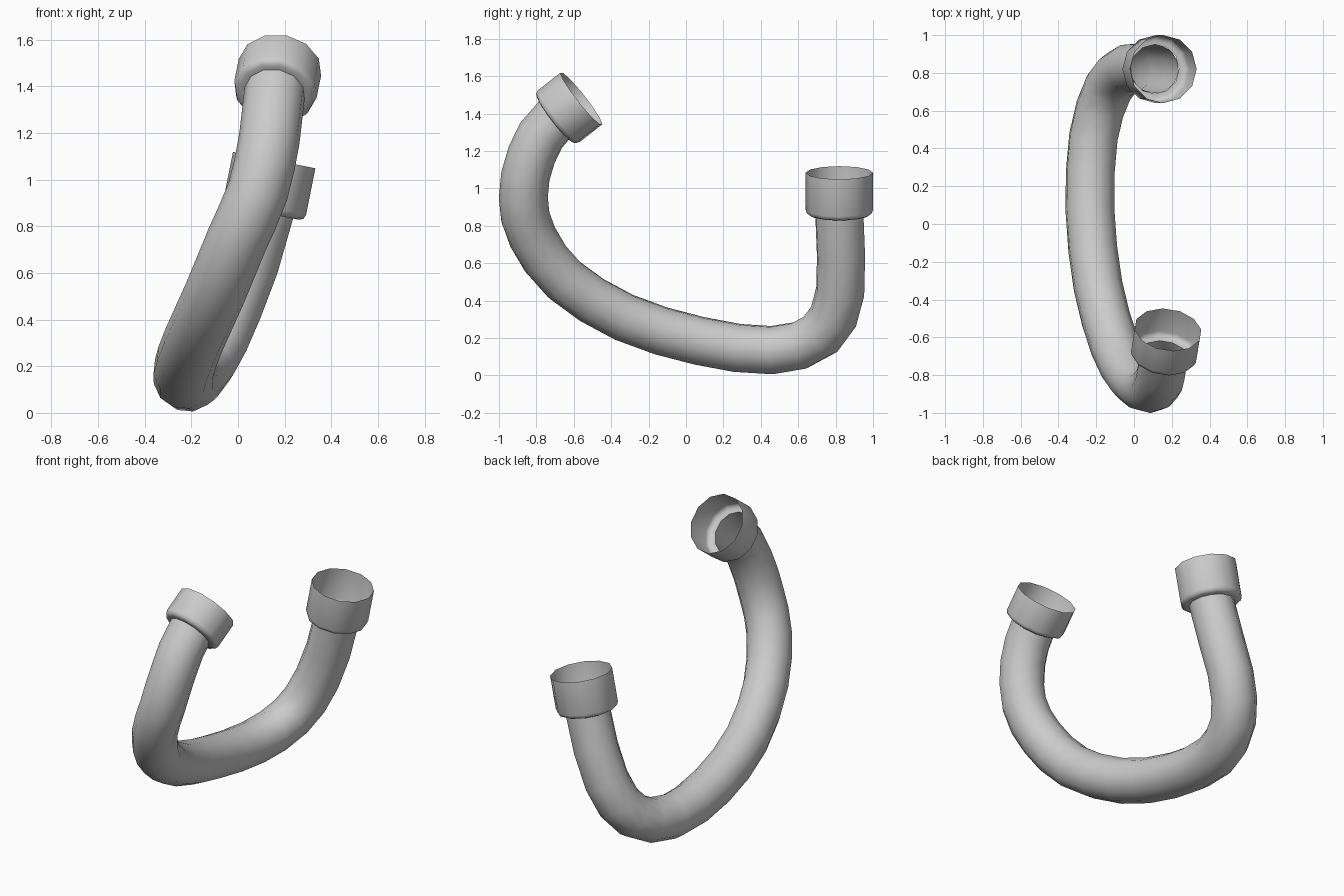
import bpy, bmesh, math
from mathutils import Vector

if "Cube" in bpy.data.objects:
    bpy.data.objects.remove(bpy.data.objects["Cube"])

SIDES = 12
TUBE_R = 0.131
COLLAR_R = 0.18


def skin(name, rings):
    """Skin open surface through rings of (centre, axis, radius)."""
    bm = bmesh.new()
    loops = []
    prev_axis, side = None, None
    for centre, axis, radius in rings:
        axis = axis.normalized()
        if side is None:
            side = Vector((0, 1, 0)).cross(axis)
        else:
            side = prev_axis.rotation_difference(axis) @ side
        side = (side - axis * side.dot(axis)).normalized()
        up = axis.cross(side)
        loop = []
        for i in range(SIDES):
            a = 2 * math.pi * i / SIDES
            loop.append(bm.verts.new(centre + radius * (math.cos(a) * side + math.sin(a) * up)))
        loops.append(loop)
        prev_axis = axis
    for a, b in zip(loops, loops[1:]):
        for i in range(SIDES):
            j = (i + 1) % SIDES
            bm.faces.new((a[i], a[j], b[j], b[i]))
    mesh = bpy.data.meshes.new(name)
    bm.to_mesh(mesh)
    bm.free()
    obj = bpy.data.objects.new(name, mesh)
    bpy.context.collection.objects.link(obj)
    bpy.ops.object.select_all(action='DESELECT')
    obj.select_set(True)
    bpy.context.view_layer.objects.active = obj
    bpy.ops.object.shade_smooth_by_angle(angle=math.radians(50))
    return obj


def smooth_path(points, start_dir, end_dir, steps=2):
    """Hermite path through the points, returned as (position, tangent)."""
    tangents = []
    for i in range(len(points)):
        if i == 0:
            tangents.append(start_dir * (points[1] - points[0]).length)
        elif i == len(points) - 1:
            tangents.append(end_dir * (points[-1] - points[-2]).length)
        else:
            tangents.append((points[i + 1] - points[i - 1]) / 2)
    out = []
    for i in range(len(points) - 1):
        p, q, m, n = points[i], points[i + 1], tangents[i], tangents[i + 1]
        for k in range(steps):
            t = k / steps
            pos = (p * (2*t**3 - 3*t**2 + 1) + m * (t**3 - 2*t**2 + t)
                   + q * (3*t**2 - 2*t**3) + n * (t**3 - t**2))
            tan = (p * (6*t**2 - 6*t) + m * (3*t**2 - 4*t + 1)
                   + q * (6*t - 6*t**2) + n * (3*t**2 - 2*t))
            out.append((pos, tan))
    out.append((points[-1], tangents[-1]))
    return out


def collar(name, base, axis, length):
    """Open cup with a rounded shoulder where it meets the tube."""
    profile = [(TUBE_R, 0), (0.155, 0), (0.173, 0.008), (COLLAR_R, 0.027), (COLLAR_R, length)]
    return skin(name, [(base + axis * h, axis, r) for r, h in profile])


# End directions, pointing out of each mouth
front_axis = Vector((0.045, 0.28, 0.22)).normalized()
rear_axis = Vector((0.2, 0.0, 1.0)).normalized()

# Bent tube
path = [Vector(p) for p in (
    (0.157, -0.70, 1.37), (0.135, -0.825, 1.18), (0.085, -0.87, 0.95),
    (-0.005, -0.82, 0.74), (-0.10, -0.65, 0.51), (-0.19, -0.33, 0.31),
    (-0.233, 0.07, 0.185), (-0.215, 0.46, 0.135), (-0.135, 0.72, 0.22),
    (-0.025, 0.825, 0.45), (0.11, 0.82, 0.858))]
skin("bent_tube", [(p, t, TUBE_R) for p, t in smooth_path(path, -front_axis, rear_axis)])

# End collars
collar("front_collar", path[0], front_axis, 0.18)
collar("rear_collar", path[-1], rear_axis, 0.23)
